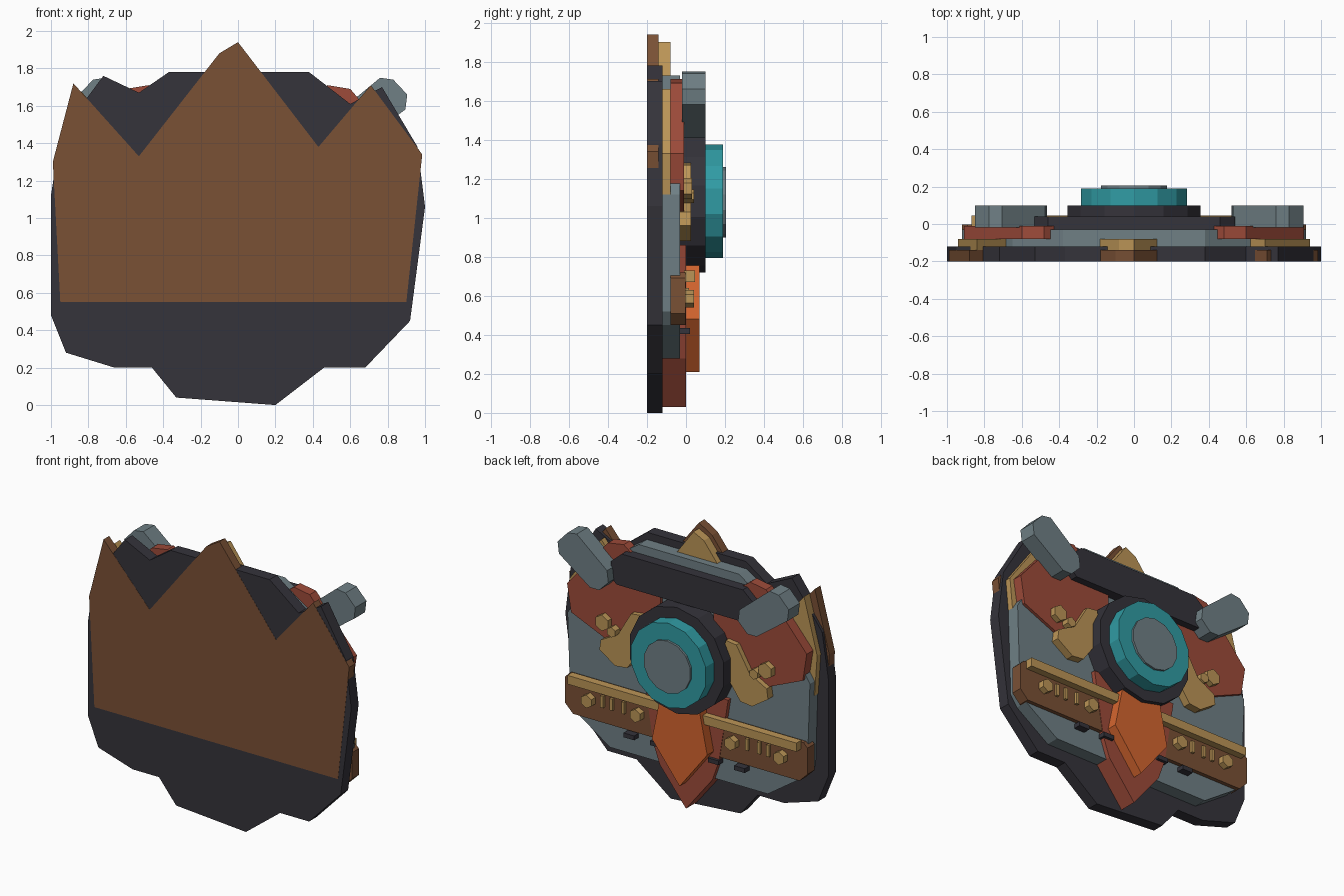
import bpy, bmesh, math

cube = bpy.data.objects.get("Cube")
if cube:
    bpy.data.objects.remove(cube, do_unlink=True)


def make_material(name, rgb):
    mat = bpy.data.materials.new(name)
    mat.use_nodes = True
    mat.diffuse_color = (*rgb, 1)
    bsdf = mat.node_tree.nodes["Principled BSDF"]
    bsdf.inputs["Base Color"].default_value = (*rgb, 1)
    bsdf.inputs["Roughness"].default_value = 0.8
    return mat


black = make_material("charcoal", (0.035, 0.033, 0.043))
brown = make_material("brown", (0.195, 0.082, 0.036))
tan = make_material("tan", (0.50, 0.30, 0.095))
grey = make_material("blue_grey", (0.16, 0.215, 0.235))
red = make_material("brick_red", (0.34, 0.07, 0.042))
teal = make_material("teal", (0.03, 0.33, 0.37))
orange = make_material("orange", (0.66, 0.13, 0.028))


def plate(name, outline, y0, y1, mat):
    """Extrude an (x, z) outline from y0 to y1."""
    bm = bmesh.new()
    face = bm.faces.new([bm.verts.new((x, y0, z)) for x, z in outline])
    ext = bmesh.ops.extrude_face_region(bm, geom=[face])
    verts = [v for v in ext["geom"] if isinstance(v, bmesh.types.BMVert)]
    bmesh.ops.translate(bm, verts=verts, vec=(0, y1 - y0, 0))
    bmesh.ops.recalc_face_normals(bm, faces=bm.faces)
    mesh = bpy.data.meshes.new(name)
    bm.to_mesh(mesh)
    bm.free()
    mesh.materials.append(mat)
    obj = bpy.data.objects.new(name, mesh)
    bpy.context.collection.objects.link(obj)
    return obj


def pair(name, outline, y0, y1, mat, shift=0):
    """Build a plate on the left and its mirror image on the right."""
    plate("left_" + name, outline, y0, y1, mat)
    plate("right_" + name, [(shift - x, z) for x, z in outline], y0, y1, mat)


def mirrored(half):
    return half + [(-x, z) for x, z in reversed(half) if x > 0]


def ngon(x, z, r, sides, turn=0.5):
    angles = [math.tau * (i + turn) / sides for i in range(sides)]
    return [(x + r * math.cos(a), z + r * math.sin(a)) for a in angles]


def box(x, z, w, h):
    return [(x - w / 2, z - h / 2), (x + w / 2, z - h / 2),
            (x + w / 2, z + h / 2), (x - w / 2, z + h / 2)]


# Layered backing plates
plate("base_plate", [
    (-1, .48), (-.92, .28), (-.66, .2), (-.46, .2), (-.33, .04), (.2, 0),
    (.46, .2), (.68, .2), (.92, .45), (1, 1.06), (.96, 1.38), (.77, 1.7),
    (.6, 1.61), (.38, 1.78), (-.37, 1.78), (-.53, 1.67), (-.72, 1.76),
    (-.95, 1.45), (-1, 1.12)], -.2, -.12, black)
plate("crown_plate", [
    (-.95, .55), (.9, .55), (.985, 1.34), (.71, 1.71), (.43, 1.38), (0, 1.94),
    (-.1, 1.88), (-.53, 1.33), (-.88, 1.72), (-.99, 1.3)], -.201, -.14, brown)
plate("crown_trim", [
    (-.92, 1.02), (.91, 1.02), (.94, 1.33), (.7, 1.66), (.43, 1.34), (.16, 1.68),
    (0, 1.9), (-.08, 1.86), (-.22, 1.68), (-.52, 1.3), (-.84, 1.68),
    (-.94, 1.3)], -.14, -.08, tan)
plate("armour_plate", mirrored([
    (.6, .28), (.85, .45), (.9, .52), (.92, 1.12), (.65, 1.55), (.38, 1.73)]),
    -.12, -.03, grey)
pair("wing", [
    (.4, 1.65), (.48, 1.71), (.6, 1.69), (.91, 1.33), (.88, 1.14), (.6, 1.02),
    (.2, 1.15), (.2, 1.5)], -.08, -.01, red)

# Lower tongue and arrow
plate("tongue", mirrored([(0, .03), (.2, .28), (.25, .42), (.32, .86)]),
      -.12, 0, red)
plate("arrow", mirrored([(0, .21), (.21, .48), (.15, .77)]), 0, .07, orange)

# Cross bar with rail, bolts and ticks
pair("cross_bar", [(.2, .45), (.86, .45), (.92, .51), (.92, .69), (.89, .72),
                   (.2, .72)], -.08, -.003, brown)
pair("rail", box(.51, .7, .72, .06), -.01, .045, tan)
for x in (.36, .73):
    pair("bar_bolt", ngon(x, .585, .045, 6), -.01, .04, tan)
for x in (.47, .56, .63):
    pair("bar_tick", box(x, .6, .022, .08), -.01, .015, tan)
for x in (.22, .42):
    pair("clip", box(x, .42, .08, .03), -.04, .02, black)

# Side brackets and bolts
pair("bracket", [(.32, 1.28), (.4, 1.27), (.5, 1.1), (.63, 1.03), (.64, .96),
                 (.52, .88), (.43, .89), (.28, 1.1)], -.04, .025, tan)
pair("wing_bolt", ngon(.62, 1.15, .055, 6), -.02, .03, tan)
pair("small_bolt", ngon(.54, 1.11, .035, 6), -.02, .04, tan)

# Top bar and angled grips
plate("top_bar", mirrored([(.5, 1.45), (.54, 1.49), (.54, 1.6), (.46, 1.67)]),
      -.03, .04, black)
pair("grip", [(.76, 1.75), (.83, 1.74), (.905, 1.66), (.895, 1.58), (.66, 1.41),
              (.59, 1.41), (.52, 1.48), (.53, 1.56)], -.02, .1, grey, .055)

# Central hub
plate("hub_ring", ngon(0, 1.085, .365, 14), -.03, .1, black)
plate("hub_disc", ngon(0, 1.085, .29, 14), .1, .19, teal)
plate("hub_cap", ngon(0, 1.08, .18, 14), .19, .205, grey)
